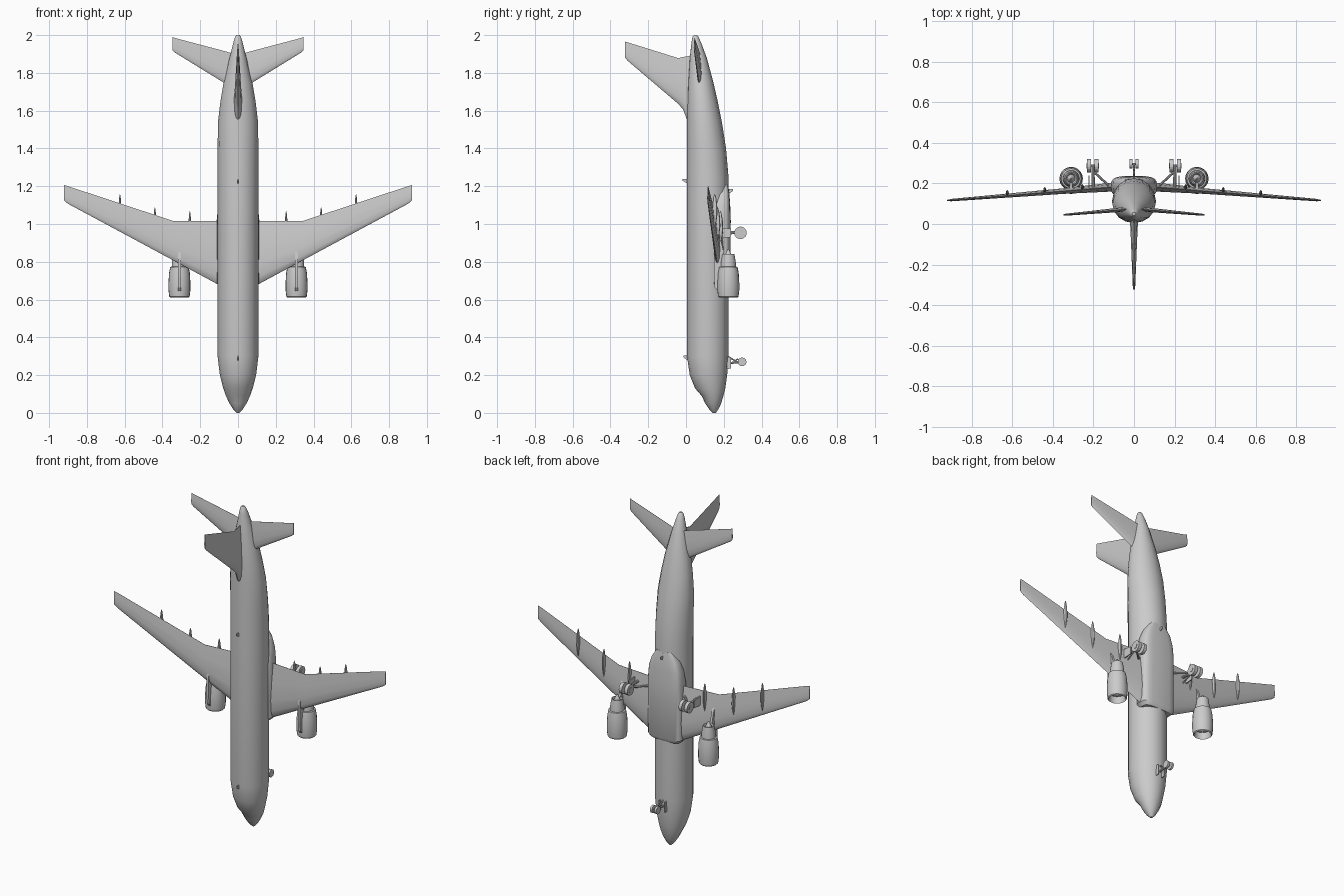
import bpy, bmesh
from math import sin, cos, pi
from mathutils import Vector

if "Cube" in bpy.data.objects:
    bpy.data.objects.remove(bpy.data.objects["Cube"])


def loft(name, rings, mirror=False, smooth=False):
    """Skin a list of equal-length point rings and cap both ends."""
    bm = bmesh.new()
    vr = [[bm.verts.new(p) for p in r] for r in rings]
    n = len(vr[0])
    for a, b in zip(vr, vr[1:]):
        for i in range(n):
            j = (i + 1) % n
            bm.faces.new((a[i], a[j], b[j], b[i]))
    bm.faces.new(vr[0][::-1])
    bm.faces.new(vr[-1])
    bmesh.ops.recalc_face_normals(bm, faces=bm.faces)
    me = bpy.data.meshes.new(name)
    bm.to_mesh(me)
    bm.free()
    ob = bpy.data.objects.new(name, me)
    bpy.context.collection.objects.link(ob)
    if mirror:
        ob.modifiers.new("Mirror", 'MIRROR').use_mirror_merge = False
    if smooth:
        bpy.context.view_layer.objects.active = ob
        ob.select_set(True)
        bpy.ops.object.shade_smooth_by_angle(angle=0.6)
        ob.select_set(False)
    return ob


def oval(z, hw, y0, y1, n=16, power=1.0, x=0.0):
    """Oval ring at height z; power below 1 squares it off."""
    pts = []
    for i in range(n):
        a = 2 * pi * i / n
        c, s = cos(a), sin(a)
        c = abs(c) ** power * (1 if c > 0 else -1)
        s = abs(s) ** power * (1 if s > 0 else -1)
        pts.append((x + hw * c, (y0 + y1) / 2 + (y1 - y0) / 2 * s, z))
    return pts


def rod(name, a, b, r, n=10, mirror=False):
    a, b = Vector(a), Vector(b)
    q = (b - a).to_track_quat('Z', 'Y')
    ring = [q @ Vector((r * cos(2 * pi * i / n), r * sin(2 * pi * i / n), 0)) for i in range(n)]
    return loft(name, [[a + p for p in ring], [b + p for p in ring]], mirror)


FOIL = [(0, 0), (.03, .4), (.12, .8), (.33, 1), (.65, .65), (1, .06)]


def foil(z0, z1, thick):
    """Closed aerofoil outline as (offset, z) pairs, leading edge at z0."""
    up = [(thick * t, z0 + (z1 - z0) * c) for c, t in FOIL]
    return up + [(-t, z) for t, z in up[:0:-1]]


def wing(name, stations):
    return loft(name, [[(x, y + t, z) for t, z in foil(z0, z1, th)]
                       for x, y, z0, z1, th in stations], mirror=True, smooth=True)


def plate(name, outline, x, half, mirror=False):
    """Flat y-z outline thickened along x."""
    return loft(name, [[(x + s * half, y, z) for y, z in outline] for s in (-1, 1)], mirror)


# Fuselage: z, half width, back edge y, belly edge y
body = [(0, .008, .142, .158), (.02, .026, .122, .172), (.05, .045, .102, .186),
        (.09, .064, .083, .198), (.13, .078, .048, .208), (.2, .096, .02, .218),
        (.3, .108, .005, .225), (1.25, .108, .005, .225), (1.4, .108, .005, .212),
        (1.54, .106, .005, .19), (1.65, .093, .006, .168), (1.75, .076, .01, .145),
        (1.88, .045, .02, .11), (1.96, .025, .029, .08), (1.99, .016, .034, .066),
        (2.0, .009, .042, .058)]
loft("fuselage", [oval(*s) for s in body], smooth=True)

# Belly fairing around the wing root
belly = [(.665, .095, .14, .224), (.685, .112, .132, .235), (1.02, .113, .132, .237),
         (1.1, .105, .145, .234), (1.16, .085, .16, .23), (1.21, .05, .18, .222)]
loft("belly_fairing", [oval(*s, n=20, power=.55) for s in belly], smooth=True)

# Main wings: x, y, leading z, trailing z, half thickness
wing("main_wing", [(.05, .187, .65, 1.015, .023), (.11, .182, .682, 1.015, .022),
                   (.34, .163, .806, 1.015, .014), (.9, .118, 1.107, 1.2, .006),
                   (.922, .116, 1.125, 1.206, .003)])

# Tailplane
wing("tailplane", [(.0, .075, 1.69, 1.895, .012), (.07, .07, 1.745, 1.915, .011),
                   (.335, .046, 1.908, 1.985, .005), (.347, .045, 1.92, 1.99, .003)])

# Vertical fin with swept fillet: y, leading z, trailing z, half thickness
fin = [(.05, 1.52, 1.9, .022), (.008, 1.545, 1.888, .021), (-.015, 1.605, 1.884, .018),
       (-.04, 1.635, 1.878, .017), (-.31, 1.865, 1.962, .006), (-.322, 1.88, 1.965, .004)]
loft("tail_fin", [[(t, y, z) for t, z in foil(z0, z1, th)] for y, z0, z1, th in fin], smooth=True)

# Engines: lathed nacelle with recessed fan, core and exhaust plug
EX, EY = .31, .224
nacelle = [(.002, .628), (.014, .65), (.044, .652), (.045, .625), (.049, .611), (.054, .616),
           (.058, .65), (.058, .69), (.055, .74), (.049, .772), (.041, .774), (.039, .8),
           (.032, .842), (.027, .842), (.02, .83), (.003, .868)]
loft("engine", [oval(z, r, EY - r, EY + r, n=20, x=EX) for r, z in nacelle],
     mirror=True, smooth=True)

# Engine pylons
plate("engine_pylon", [(.172, .64), (.152, .665), (.147, .72), (.147, .82), (.165, .95),
                       (.185, .91), (.205, .83), (.195, .77), (.18, .72)], EX, .007, True)

# Flap track fairings: canoe shapes under the trailing edge
for x, y, z1 in ((.255, .182, 1.068), (.44, .167, 1.088), (.625, .152, 1.158)):
    L = .17
    loft("flap_fairing", [oval(z1 - L * (1 - f), .008 * k, y - .015 * k, y + .015 * k, n=8, x=x)
                          for f, k in ((0, .1), (.15, .6), (.4, 1), (.7, .85), (.92, .45), (1, .1))],
         mirror=True, smooth=True)

# Main landing gear
GX, GY, GZ = .203, .288, .953
rod("main_strut", (.2, .17, .96), (GX, GY, GZ), .008, mirror=True)
rod("main_axle", (GX - .028, GY, GZ), (GX + .028, GY, GZ), .006, mirror=True)
rod("main_side_brace", (.125, .19, .955), (GX, .262, GZ), .006, mirror=True)
rod("main_drag_brace", (.2, .18, .92), (GX, .25, GZ), .004, mirror=True)
for s in (-1, 1):
    rod("main_wheel", (GX + s * .009, GY, GZ), (GX + s * .029, GY, GZ), .033, 18, True)
    rod("main_hub", (GX + s * .02, GY, GZ), (GX + s * .031, GY, GZ), .014, 12, True)
plate("main_gear_door", [(.18, .925), (.238, .93), (.238, .975), (.18, .982)], .222, .003, True)

# Nose landing gear
NY, NZ = .297, .27
rod("nose_strut", (0, .21, .262), (0, NY, NZ), .006)
rod("nose_drag_brace", (0, .22, .3), (0, .27, NZ), .004)
rod("nose_torque_link", (0, .25, .265), (0, .275, .287), .004)
rod("nose_axle", (-.02, NY, NZ), (.02, NY, NZ), .005)
rod("nose_wheel", (.008, NY, NZ), (.021, NY, NZ), .023, 16, True)
plate("nose_gear_door", [(.205, .23), (.237, .235), (.237, .295), (.205, .3)], .02, .002, True)

# Blade antennas on back and belly
for y0, y1, z in ((.012, -.018, 1.225), (.012, -.014, .29), (.22, .248, 1.17)):
    plate("blade_antenna", [(y0, z - .014), (y1, z + .004), (y1, z + .014), (y0, z + .014)], 0, .002)
